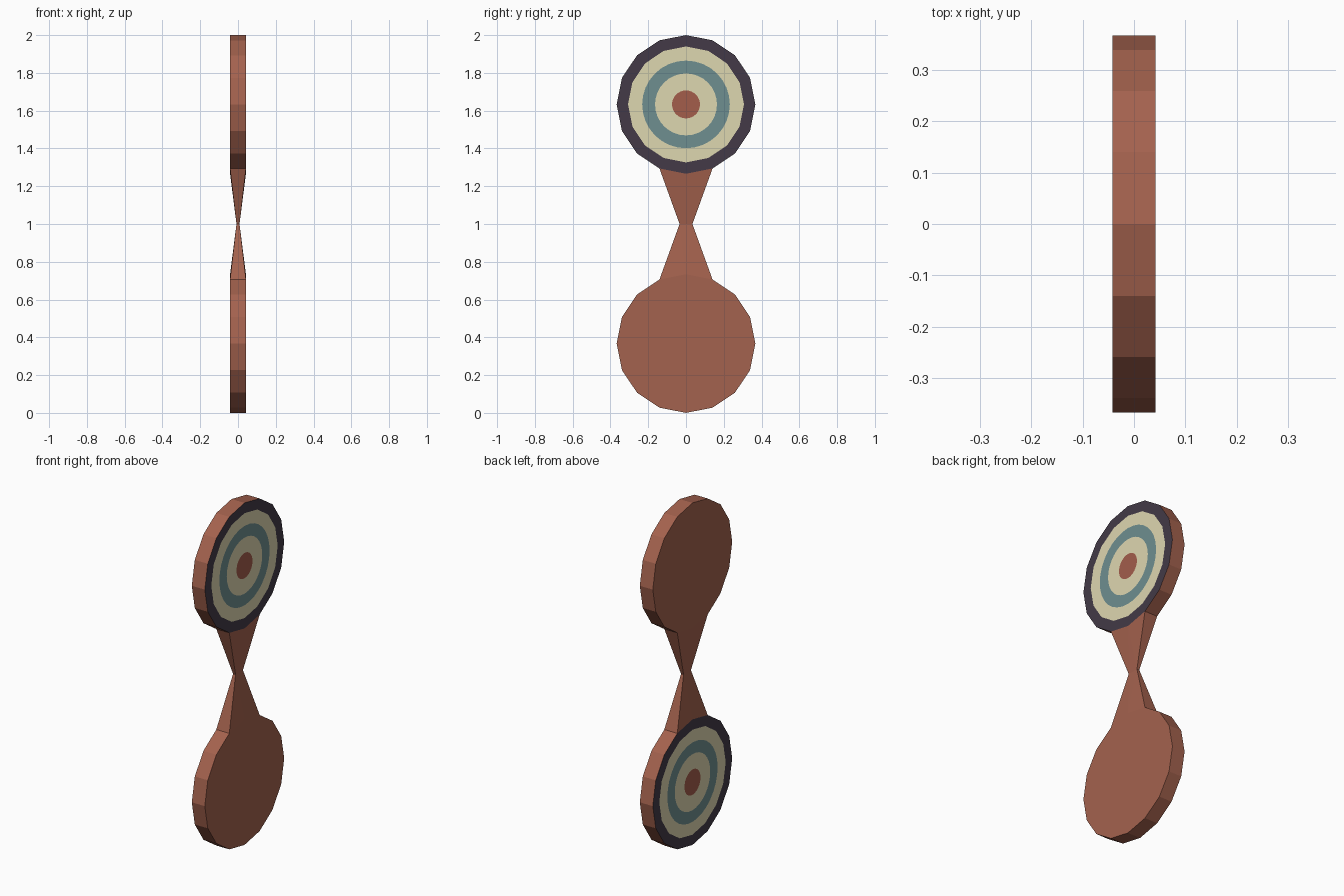
import bpy, bmesh, math
from mathutils import Matrix

if "Cube" in bpy.data.objects:
    bpy.data.objects.remove(bpy.data.objects["Cube"])

R, T = 0.367, 0.042          # disc radius, half thickness
SEG = 32                     # 16 sides, each split at its middle
CZ = -1 + R                  # lower disc centre, measured from the waist


def material(name, rgb):
    lin = [((c / 255 + 0.055) / 1.055) ** 2.4 for c in rgb]
    m = bpy.data.materials.new(name)
    m.diffuse_color = (*lin, 1)
    m.use_nodes = True
    m.node_tree.nodes["Principled BSDF"].inputs["Base Color"].default_value = m.diffuse_color
    return m


brown = material("terracotta", (164, 98, 78))
dark = material("dark plum", (67, 58, 71))
cream = material("cream", (222, 215, 176))
blue = material("dusty teal", (111, 143, 144))
red = material("brick red", (163, 93, 75))
MATS = [brown, dark, cream, blue, red]


def point(k, r, x, faceted=True):
    a = 2 * math.pi * k / SEG
    if faceted and k % 2:
        r *= math.cos(math.pi / 16)
    return (x, r * math.sin(a), CZ + r * math.cos(a))


def ring(bm, r, x, faceted=True):
    return [bm.verts.new(point(k, r, x, faceted)) for k in range(SEG)]


def finish(bm, name, flip=False):
    bmesh.ops.recalc_face_normals(bm, faces=bm.faces[:])
    if flip:
        bm.transform(Matrix.Rotation(math.pi, 4, 'Y'))
    bm.transform(Matrix.Translation((0, 0, 1)))
    me = bpy.data.meshes.new(name)
    bm.to_mesh(me)
    bm.free()
    for m in MATS:
        me.materials.append(m)
    bpy.context.collection.objects.link(bpy.data.objects.new(name, me))


# Discs: plain back, rim, and concentric target rings on the other face
def disc(name, flip):
    bm = bmesh.new()
    back = ring(bm, R, T)
    bm.faces.new(back)
    outer = ring(bm, R, -T)
    for k in range(SEG):
        if k not in (30, 31, 0, 1):      # the neck joins here
            n = (k + 1) % SEG
            bm.faces.new((back[k], back[n], outer[n], outer[k]))
    for r, mat, faceted in ((0.307, 1, True), (0.232, 2, False),
                            (0.164, 3, False), (0.074, 2, False)):
        inner = ring(bm, r, -T, faceted)
        for k in range(SEG):
            n = (k + 1) % SEG
            bm.faces.new((outer[k], outer[n], inner[n], inner[k])).material_index = mat
        outer = inner
    bm.faces.new(outer).material_index = 4
    finish(bm, name, flip)


disc("lower_target_disc", False)
disc("upper_target_disc", True)

# Neck: two tapers meeting at a thin waist
bm = bmesh.new()
waist = {(s, t): bm.verts.new((s * 0.008, t * 0.034, 0)) for s in (-1, 1) for t in (-1, 1)}
for end in (1, -1):
    side = {}
    for s in (-1, 1):
        pts = []
        for k in (-2, 0, 2):
            x, y, z = point(k, R, s * T)
            pts.append(bm.verts.new((x, y, z * end)))
        side[s] = pts
        l, r = waist[s, -1], waist[s, 1]
        bm.faces.new((pts[0], pts[1], l))
        bm.faces.new((pts[1], r, l))
        bm.faces.new((pts[1], pts[2], r))
    for i, t in ((0, -1), (2, 1)):
        bm.faces.new((side[-1][i], side[1][i], waist[1, t], waist[-1, t]))
finish(bm, "tapered_neck")
